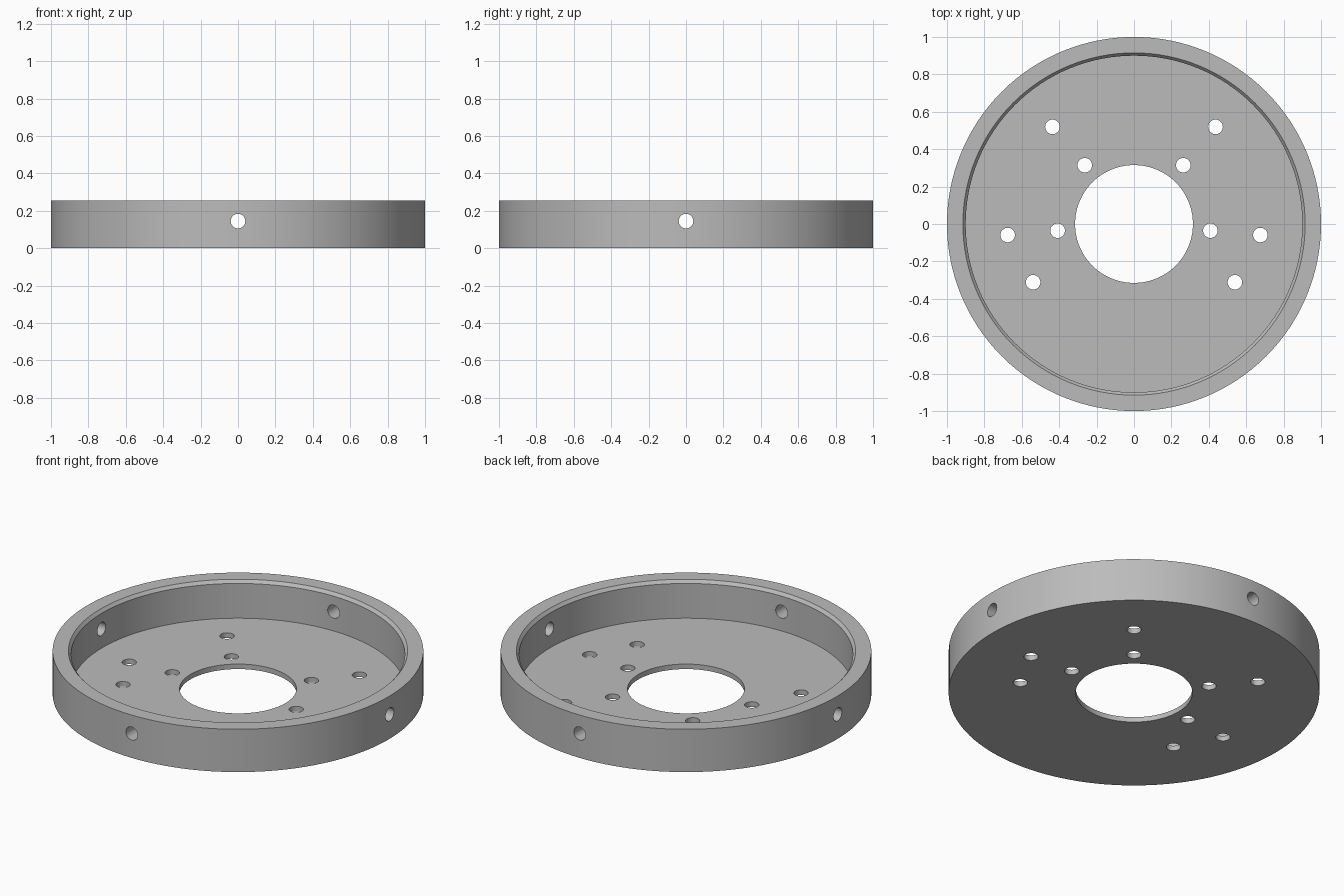
import bpy
import bmesh
from math import cos, sin, pi, radians
from mathutils import Matrix, Vector

cube = bpy.data.objects.get("Cube")
if cube:
    bpy.data.objects.remove(cube, do_unlink=True)

HEIGHT, FLOOR, SEGMENTS = 0.255, 0.03, 128
HOLE_RADIUS = 0.039

metal = bpy.data.materials.new("plain_grey")
metal.use_nodes = True
grey = (0.5, 0.5, 0.5, 1)
metal.diffuse_color = grey
metal.node_tree.nodes["Principled BSDF"].inputs["Base Color"].default_value = grey


def make_object(name, bm):
    mesh = bpy.data.meshes.new(name)
    bmesh.ops.recalc_face_normals(bm, faces=bm.faces)
    bm.to_mesh(mesh)
    bm.free()
    mesh.materials.append(metal)
    obj = bpy.data.objects.new(name, mesh)
    bpy.context.collection.objects.link(obj)
    return obj


def lathe(name, profile):
    """Revolve a closed (radius, height) profile around z."""
    bm = bmesh.new()
    rings = []
    for i in range(SEGMENTS):
        a = 2 * pi * i / SEGMENTS
        rings.append([bm.verts.new((r * cos(a), r * sin(a), z)) for r, z in profile])
    count = len(profile)
    for i, ring in enumerate(rings):
        following = rings[(i + 1) % SEGMENTS]
        for j in range(count):
            k = (j + 1) % count
            bm.faces.new((ring[j], following[j], following[k], ring[k]))
    return make_object(name, bm)


def add_drill(bm, centre, axis, length):
    turn = Vector((0, 0, 1)).rotation_difference(Vector(axis)).to_matrix().to_4x4()
    bmesh.ops.create_cone(bm, cap_ends=True, segments=32, radius1=HOLE_RADIUS,
                          radius2=HOLE_RADIUS, depth=length,
                          matrix=Matrix.Translation(centre) @ turn)


# Shallow dish: thin floor with a centre bore, upright wall, chamfered inner lip
dish = lathe("flanged_dish", [
    (0.315, 0), (1, 0), (1, HEIGHT), (0.915, HEIGHT),
    (0.9, HEIGHT - 0.018), (0.9, FLOOR), (0.315, FLOOR)])

# Drills for the floor holes (mirrored pairs) and the four wall holes
bm = bmesh.new()
for radius, angle in [(0.678, 50), (0.41, 50), (0.41, -5), (0.678, -5), (0.623, -30)]:
    a = radians(angle)
    for side in (-1, 1):
        add_drill(bm, (side * radius * cos(a), radius * sin(a), FLOOR / 2), (0, 0, 1), 0.1)
for axis in [(1, 0, 0), (-1, 0, 0), (0, 1, 0), (0, -1, 0)]:
    add_drill(bm, Vector(axis) * 0.95 + Vector((0, 0, 0.145)), axis, 0.3)
drills = make_object("hole_drills", bm)
drills.hide_render = True

# Cut the holes, then shade smooth with sharp rims
cut = dish.modifiers.new("holes", "BOOLEAN")
cut.operation = "DIFFERENCE"
cut.solver = "EXACT"
cut.object = drills
bpy.ops.object.select_all(action="DESELECT")
bpy.context.view_layer.objects.active = dish
dish.select_set(True)
bpy.ops.object.modifier_apply(modifier=cut.name)
bpy.data.objects.remove(drills, do_unlink=True)
bpy.ops.object.shade_smooth_by_angle(angle=radians(30))
